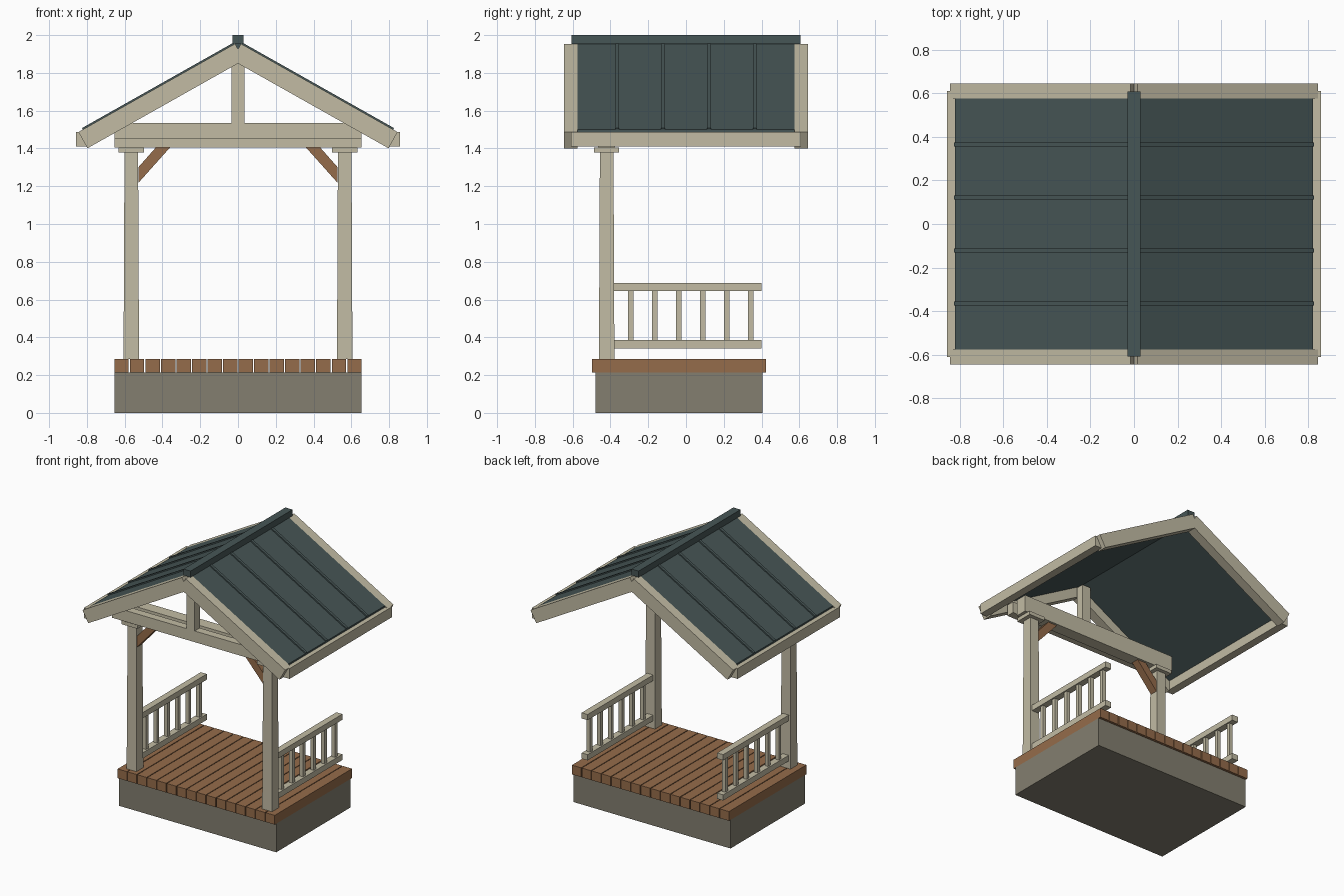
import bpy
from math import atan, cos, sin
from mathutils import Vector

if "Cube" in bpy.data.objects:
    bpy.data.objects.remove(bpy.data.objects["Cube"])


def material(name, r, g, b):
    m = bpy.data.materials.new(name)
    m.use_nodes = True
    m.diffuse_color = (r, g, b, 1)
    m.node_tree.nodes["Principled BSDF"].inputs["Base Color"].default_value = (r, g, b, 1)
    return m


cream = material("cream_timber", 0.54, 0.50, 0.372)
brown = material("brown_wood", 0.30, 0.15, 0.069)
stone = material("grey_foundation", 0.228, 0.21, 0.16)
metal = material("dark_green_metal", 0.062, 0.092, 0.092)


def build(name, verts, faces, mat):
    mesh = bpy.data.meshes.new(name)
    mesh.from_pydata(verts, [], faces)
    mesh.materials.append(mat)
    obj = bpy.data.objects.new(name, mesh)
    bpy.context.collection.objects.link(obj)
    return obj


def prism(name, profile, y0, y1, mat):
    """Extrude an (x, z) profile along y, wound outwards."""
    n = len(profile)
    if sum(a[0] * b[1] - b[0] * a[1] for a, b in zip(profile, profile[1:] + profile[:1])) < 0:
        profile = profile[::-1]
    verts = [(x, y, z) for y in (y0, y1) for x, z in profile]
    faces = [tuple(range(n)), tuple(reversed(range(n, 2 * n)))]
    faces += [(i, i + n, (i + 1) % n + n, (i + 1) % n) for i in range(n)]
    return build(name, verts, faces, mat)


def box(name, x0, x1, y0, y1, z0, z1, mat):
    return prism(name, [(x0, z0), (x1, z0), (x1, z1), (x0, z1)], y0, y1, mat)


# Roof pitch: one line gives the top surface on each side
PITCH = 0.5635
ANGLE = atan(PITCH)
APEX = 1.963
DOWN = Vector((-sin(ANGLE), -cos(ANGLE)))


def roof_strip(name, side, x_in, x_out, lift, depth, y0, y1, mat):
    """Square-ended board lying along the slope."""
    tops = [Vector((x, APEX - PITCH * x)) - DOWN * lift for x in (x_in, x_out)]
    pts = tops + [p + DOWN * depth for p in reversed(tops)]
    return prism(name, [(side * p.x, p.y) for p in pts], y0, y1, mat)


# Foundation and deck
box("foundation", -0.655, 0.655, -0.48, 0.405, 0, 0.215, stone)
PLANKS = 16
GAP = 0.006
pitch = (1.31 + GAP) / PLANKS
for i in range(PLANKS):
    x = -0.655 + i * pitch
    box(f"deck_plank_{i + 1}", x, x + pitch - GAP, -0.498, 0.423, 0.215, 0.285, brown)

# Header and gable truss
box("header_beam", -0.655, 0.655, -0.465, -0.375, 1.405, 1.53, cream)
box("truss_tie", -0.655, 0.655, -0.565, -0.505, 1.45, 1.534, cream)
box("king_post", -0.035, 0.035, -0.565, -0.505, 1.534, 1.90, cream)

# Roof skin and ridge cap
EAVE = 0.822
T = 0.035
edge = APEX - PITCH * EAVE
prism("roof_skin", [(0, APEX), (-EAVE, edge), (-EAVE, edge - T), (0, APEX - T),
                    (EAVE, edge - T), (EAVE, edge)], -0.575, 0.575, metal)
box("ridge_cap", -0.03, 0.03, -0.607, 0.607, 1.953, 2.0, metal)

for side, label in ((1, "left"), (-1, "right")):
    cx = side * 0.565

    # Tapered post with cap
    verts = [(cx + sx * r, -0.42 + sy * r, z)
             for z, r in ((0.285, 0.041), (1.378, 0.036))
             for sx, sy in ((-1, -1), (1, -1), (1, 1), (-1, 1))]
    faces = [(3, 2, 1, 0), (4, 5, 6, 7)]
    faces += [(i, (i + 1) % 4, (i + 1) % 4 + 4, i + 4) for i in range(4)]
    build(f"{label}_post", verts, faces, cream)
    box(f"{label}_post_cap", cx - 0.067, cx + 0.067, -0.487, -0.355, 1.378, 1.405, cream)

    # Diagonal brace
    brace = [(0.528, 1.217), (0.528, 1.30), (0.435, 1.405), (0.36, 1.405)]
    prism(f"{label}_brace", [(side * x, z) for x, z in brace], -0.449, -0.391, brown)

    # Railing
    for rail, z in (("top", 0.645), ("bottom", 0.342)):
        box(f"{label}_{rail}_rail", cx - 0.025, cx + 0.025, -0.385, 0.4, z, z + 0.043, cream)
    for i in range(6):
        y = -0.292 + 0.127 * i
        box(f"{label}_baluster_{i + 1}", cx - 0.014, cx + 0.014, y - 0.014, y + 0.014,
            0.385, 0.645, cream)

    # Barge boards at both gables, and the eave fascia
    for end, y in (("front", -0.645), ("back", 0.575)):
        roof_strip(f"{label}_{end}_barge_board", side, 0.016, 0.845, 0, 0.0985, y, y + 0.07, cream)
    box(f"{label}_fascia", side * 0.797, side * 0.857, -0.61, 0.61, 1.41, 1.488, cream)

    # Standing seams
    for i in range(4):
        y = 0.243 * (i - 1.5)
        roof_strip(f"{label}_roof_seam_{i + 1}", side, 0.012, 0.822, 0.009, 0.015,
                   y - 0.01, y + 0.01, metal)
